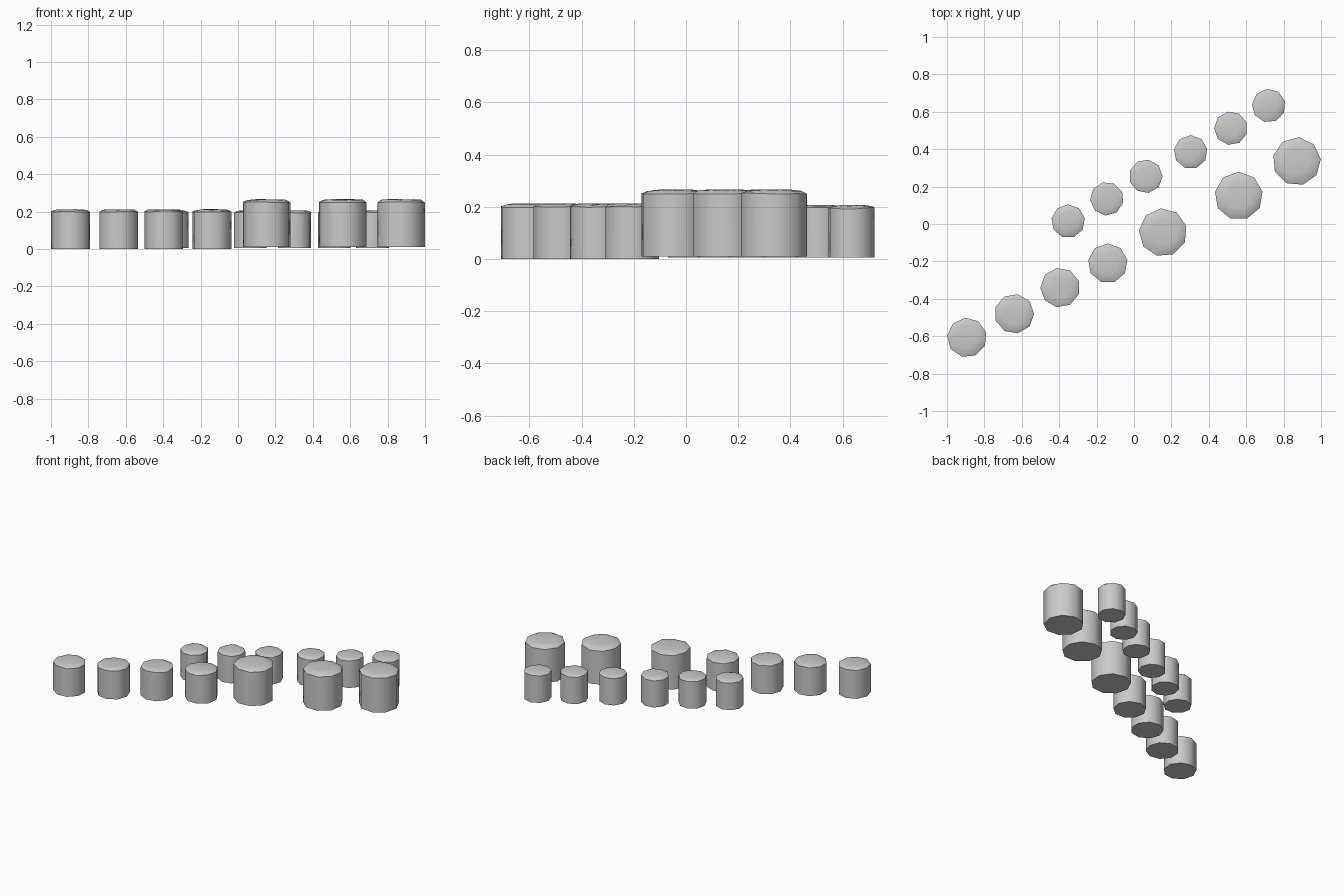
import bpy, bmesh, math, random

cube = bpy.data.objects.get("Cube")
if cube:
    bpy.data.objects.remove(cube, do_unlink=True)

random.seed(4)
stone = bpy.data.materials.new("pale grey stone")
stone.use_nodes = True
colour = (0.6, 0.59, 0.58, 1)
stone.diffuse_color = colour
stone.node_tree.nodes["Principled BSDF"].inputs["Base Color"].default_value = colour


def make_stone(name, x, y, radius, bottom, shoulder, top, turn, sides=9):
    """Faceted post with a bevelled, slightly uneven top."""
    bm = bmesh.new()
    rings = []
    for scale, z, wobble in ((1, bottom, 0), (1, shoulder, 0.003),
                             (0.84, top - 0.004, 0.003), (0.55, top, 0.001)):
        ring = []
        for i in range(sides):
            a = math.radians(turn) + math.tau * i / sides
            r = radius * scale
            ring.append(bm.verts.new((r * math.cos(a), r * math.sin(a),
                                      z + random.uniform(-wobble, wobble))))
        rings.append(ring)
    for low, high in zip(rings, rings[1:]):
        for i in range(sides):
            j = (i + 1) % sides
            bm.faces.new((low[i], low[j], high[j], high[i]))
    bm.faces.new(rings[0][::-1])
    bm.faces.new(rings[-1])
    mesh = bpy.data.meshes.new(name)
    bm.to_mesh(mesh)
    bm.free()
    mesh.materials.append(stone)
    obj = bpy.data.objects.new(name, mesh)
    obj.location = (x, y, 0)
    bpy.context.collection.objects.link(obj)
    bpy.ops.object.select_all(action='DESELECT')
    obj.select_set(True)
    bpy.context.view_layer.objects.active = obj
    bpy.ops.object.shade_smooth_by_angle(angle=math.radians(42))


# Each row: x, y, turn in degrees
large = [(0.87, 0.335, 5), (0.56, 0.15, 10), (0.155, -0.045, 15)]
medium = [(-0.14, -0.21, 10), (-0.395, -0.34, 20), (-0.64, -0.48, 0), (-0.893, -0.607, 15)]
small = [(-0.352, 0.015, 10), (-0.145, 0.135, 25), (0.063, 0.255, 0),
         (0.303, 0.385, 10), (0.518, 0.512, 20), (0.72, 0.633, 15)]

groups = (("large_stone", large, 0.129, 0.01, 0.25, 0.266),
          ("medium_stone", medium, 0.106, 0.0, 0.2, 0.212),
          ("small_stone", small, 0.09, 0.005, 0.195, 0.206))
for name, spots, radius, bottom, shoulder, top in groups:
    for n, (x, y, turn) in enumerate(spots, 1):
        make_stone(f"{name}_{n}", x, y, radius, bottom, shoulder, top, turn)
